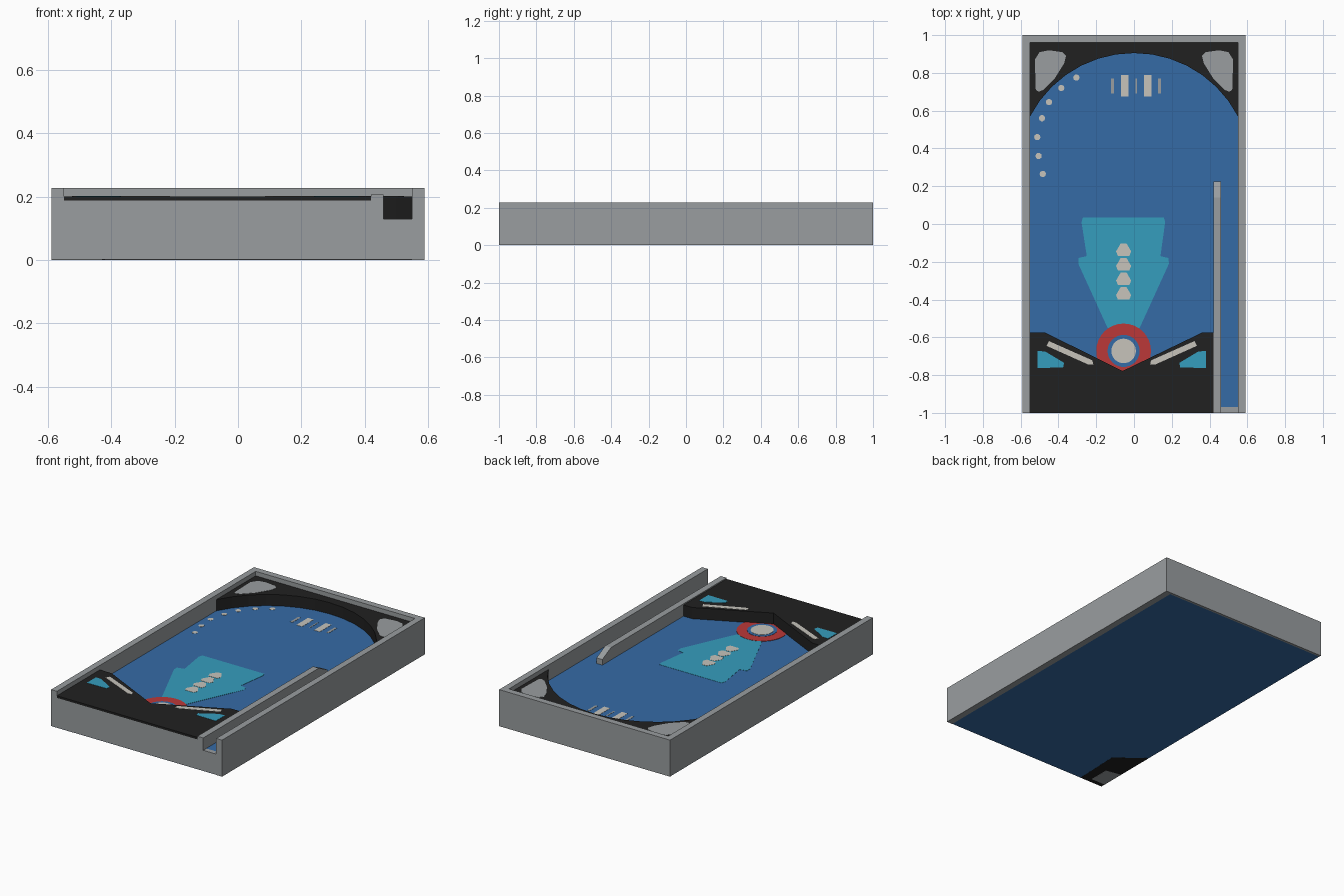
import bpy, bmesh, math

if "Cube" in bpy.data.objects:
    bpy.data.objects.remove(bpy.data.objects["Cube"])

def material(name, rgb):
    m = bpy.data.materials.new(name)
    m.diffuse_color = (*rgb, 1)
    m.use_nodes = True
    m.node_tree.nodes["Principled BSDF"].inputs["Base Color"].default_value = m.diffuse_color
    return m

GREY = material("cabinet_grey", (0.32, 0.34, 0.35))
BLUE = material("playfield_blue", (0.036, 0.147, 0.38))
BLACK = material("black", (0.015, 0.015, 0.015))
CYAN = material("cyan", (0.036, 0.34, 0.51))
RED = material("red", (0.5, 0.04, 0.04))
WHITE = material("off_white", (0.57, 0.55, 0.50))

FLOOR, DECK, RIM = 0.13, 0.20, 0.228

def prism(name, pts, z0, z1, mat):
    """Extrude a flat outline from z0 to z1."""
    bm = bmesh.new()
    f = bm.faces.new([bm.verts.new((x, y, z0)) for x, y in pts])
    ext = bmesh.ops.extrude_face_region(bm, geom=[f])
    for v in ext["geom"]:
        if isinstance(v, bmesh.types.BMVert):
            v.co.z = z1
    bmesh.ops.recalc_face_normals(bm, faces=bm.faces)
    me = bpy.data.meshes.new(name)
    bm.to_mesh(me)
    bm.free()
    me.materials.append(mat)
    ob = bpy.data.objects.new(name, me)
    bpy.context.collection.objects.link(ob)
    return ob

def box(name, x0, x1, y0, y1, z0, z1, mat):
    return prism(name, [(x0, y0), (x1, y0), (x1, y1), (x0, y1)], z0, z1, mat)

def disc(cx, cy, r, n=24):
    return [(cx + r * math.cos(2 * math.pi * i / n), cy + r * math.sin(2 * math.pi * i / n))
            for i in range(n)]

def decal(name, pts, z, mat, level=1):
    """Thin painted plate on a surface."""
    return prism(name, pts, z - 0.002, z + 0.0012 * level, mat)

# Cabinet: base, side and back walls, front wall with lane opening
box("cabinet_base", -0.59, 0.59, -1, 1, 0.002, 0.126, GREY)
box("left_wall", -0.59, -0.55, -1, 1, 0.126, RIM, GREY)
box("right_wall", 0.55, 0.59, -1, 1, 0.126, RIM, GREY)
box("back_wall", -0.55, 0.55, 0.96, 1, 0.126, RIM, GREY)
box("front_wall", -0.55, 0.42, -1, -0.96, 0.126, 0.187, GREY)
box("lane_sill", 0.46, 0.55, -1, -0.97, 0.126, FLOOR, GREY)
box("playfield", -0.55, 0.55, -0.97, 0.96, 0.126, FLOOR, BLUE)

# Underside colours
box("underside_panel", -0.59, 0.55, -1, 0.985, 0.001, 0.002, BLUE)
box("underside_side_rim", 0.55, 0.59, -1, 1, 0, 0.002, GREY)
box("underside_back_rim", -0.59, 0.55, 0.985, 1, 0, 0.002, GREY)
prism("underside_dark_corner", [(-0.59, -1), (-0.43, -1), (-0.42, -0.70), (-0.59, -0.57)],
      0.0005, 0.002, BLACK)
prism("underside_grey_patch", [(-0.59, -0.97), (-0.49, -0.97), (-0.49, -0.84), (-0.59, -0.82)],
      0, 0.002, GREY)

# Shooter lane divider with sloped far end
divider = box("lane_divider", 0.42, 0.46, -1, 0.225, 0.126, 0.207, GREY)
bm = bmesh.new()
bm.from_mesh(divider.data)
ends = [e for e in bm.edges if all(v.co.y > 0.2 and v.co.z > 0.2 for v in e.verts)]
for v in ends[0].verts:
    v.co.z = 0.165
cut = bmesh.ops.bisect_plane(bm, geom=bm.verts[:] + bm.edges[:] + bm.faces[:],
                             plane_co=(0, 0.14, 0), plane_no=(0, 1, 0))
for v in cut["geom_cut"]:
    if isinstance(v, bmesh.types.BMVert) and v.co.z > 0.15:
        v.co.z = 0.207
for v in bm.verts:
    if v.co.y < -0.9 and v.co.z > 0.15:
        v.co.z = 0.207
bm.to_mesh(divider.data)
bm.free()

# Rear arch in black
R, CY, A = 0.619, 0.286, math.asin(0.55 / 0.619)
arc = [(R * math.sin(-A + 2 * A * i / 14), CY + R * math.cos(-A + 2 * A * i / 14))
       for i in range(15)]
prism("rear_arch", arc + [(0.55, 0.96), (-0.55, 0.96)], 0.126, DECK, BLACK)
corner = [(-0.52, 0.71), (-0.525, 0.87), (-0.50, 0.91), (-0.45, 0.92), (-0.38, 0.91),
          (-0.36, 0.89), (-0.37, 0.85), (-0.42, 0.77), (-0.48, 0.71), (-0.505, 0.70)]
for side, s in (("left", 1), ("right", -1)):
    decal(side + "_corner_inlay", [(x * s, y) for x, y in corner], DECK, GREY)

# Front apron with V-shaped guide edge
prism("apron", [(-0.55, -0.96), (-0.55, -0.575), (-0.47, -0.575), (-0.06, -0.778),
                (0.36, -0.575), (0.42, -0.575), (0.42, -0.96)], 0.126, DECK, BLACK)
box("apron_lip", -0.55, 0.42, -1, -0.96, 0.187, DECK, BLACK)
slat = [(-0.463, -0.645), (-0.45, -0.62), (-0.22, -0.722), (-0.215, -0.745), (-0.24, -0.745)]
wedge = [(-0.51, -0.672), (-0.47, -0.675), (-0.37, -0.735), (-0.375, -0.76), (-0.51, -0.762)]
for side, flip in (("left", False), ("right", True)):
    m = lambda pts: [(-0.13 - x, y) if flip else (x, y) for x, y in pts]
    decal(side + "_apron_slat", m(slat), DECK, WHITE)
    decal(side + "_apron_wedge", m(wedge), DECK, CYAN)

# Central playfield artwork
decal("centre_panel", [(-0.27, 0.035), (0.158, 0.035), (0.165, 0.01), (0.14, -0.17),
                       (0.182, -0.18), (0.185, -0.21), (0.03, -0.55), (-0.14, -0.55),
                       (-0.295, -0.21), (-0.295, -0.18), (-0.25, -0.17), (-0.278, 0.01)],
      FLOOR, CYAN)
for i in range(4):
    y = -0.17 - i * 0.077
    decal(f"centre_arrow_{i}", [(-0.085, y), (-0.025, y), (-0.015, y + 0.025),
                                (-0.04, y + 0.068), (-0.07, y + 0.068), (-0.095, y + 0.025)],
          FLOOR, WHITE, 2)

# Target rings near the drain
for i, (r, mat) in enumerate(((0.145, RED), (0.085, BLUE), (0.065, WHITE))):
    decal(f"target_disc_{i}", disc(-0.055, -0.672, r, 32), FLOOR, mat, 2 + i)

# Light dots along the left orbit
for i, (x, y) in enumerate(((-0.305, 0.775), (-0.385, 0.72), (-0.45, 0.645), (-0.487, 0.56),
                            (-0.512, 0.46), (-0.505, 0.36), (-0.483, 0.265))):
    decal(f"orbit_light_{i}", disc(x, y, 0.017, 10), FLOOR, WHITE)

# Rollover lane marks at the top
for i, (x, w, y0, y1, mat) in enumerate(((-0.05, 0.02, 0.675, 0.79, WHITE), (0.072, 0.02, 0.675, 0.79, WHITE),
                                         (-0.115, 0.008, 0.69, 0.77, GREY), (0.135, 0.008, 0.69, 0.77, GREY),
                                         (0.011, 0.004, 0.69, 0.77, GREY))):
    decal(f"rollover_mark_{i}", [(x - w, y0), (x + w, y0), (x + w, y1), (x - w, y1)], FLOOR, mat)
